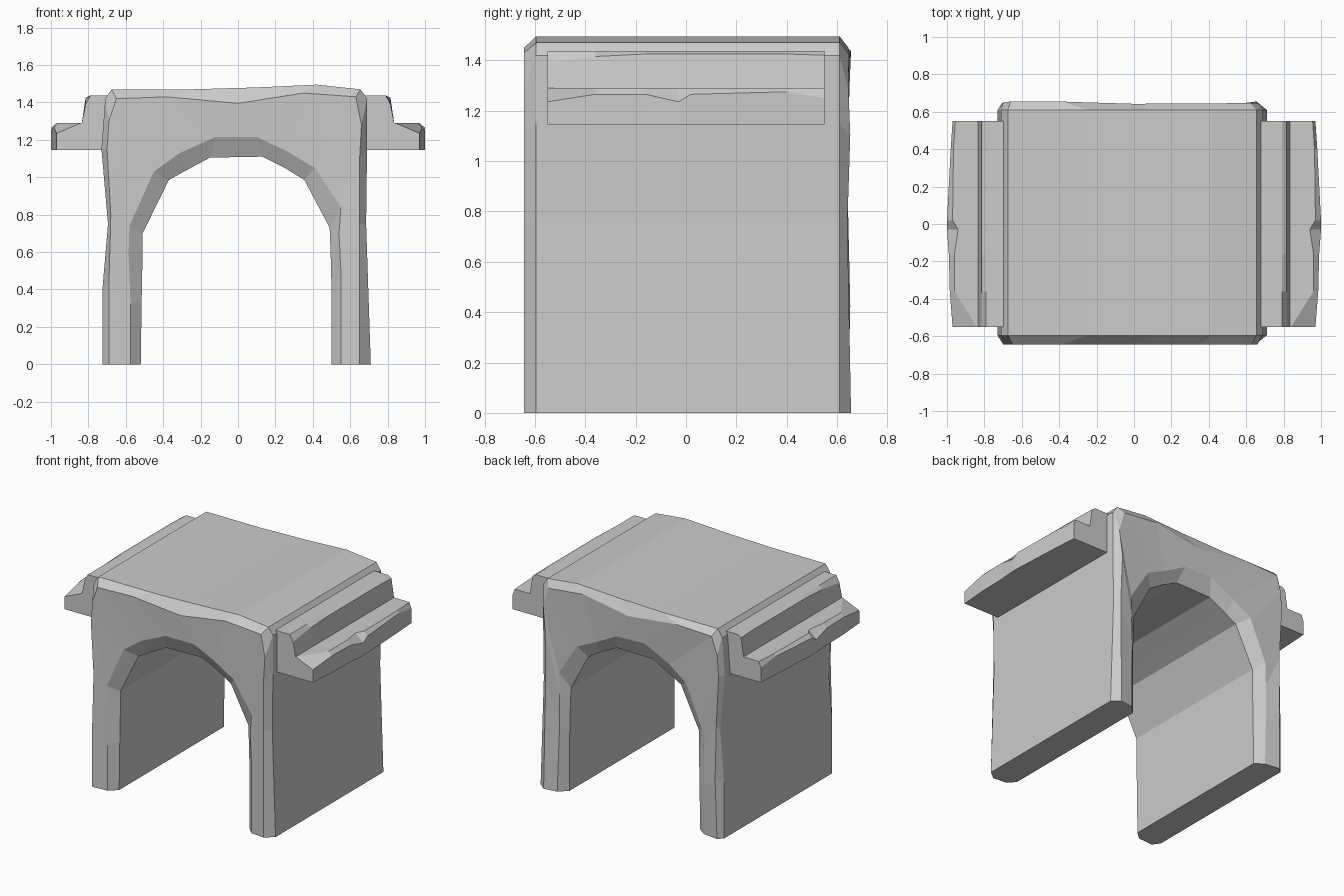
import bpy, random

if "Cube" in bpy.data.objects:
    bpy.data.objects.remove(bpy.data.objects["Cube"])

random.seed(4)

# Arch rings as (x, z) stations, running from left foot over the top to right foot
OUTER = [(-.725, 0), (-.725, .4), (-.695, .75), (-.73, 1.15), (-.71, 1.42), (-.675, 1.47), (-.25, 1.47),
         (.1, 1.48), (.42, 1.495), (.655, 1.47), (.69, 1.42), (.69, 1.15), (.685, .75), (.71, 0)]
OUTER_FACE = [(-.69, 0), (-.69, .43), (-.68, .8), (-.70, 1.15), (-.69, 1.3), (-.65, 1.42), (-.38, 1.43),
              (0, 1.395), (.35, 1.45), (.63, 1.43), (.66, 1.28), (.65, 1.1), (.65, .75), (.65, 0)]
INNER_FACE = [(-.575, 0), (-.575, .32), (-.585, .6), (-.58, .74), (-.45, 1.03), (-.31, 1.13), (-.12, 1.215),
              (.1, 1.215), (.26, 1.14), (.41, 1.05), (.55, .84), (.54, .7), (.55, .5), (.55, 0)]
INNER = [(-.52, 0), (-.515, .35), (-.51, .6), (-.51, .7), (-.37, .985), (-.29, 1.03), (-.15, 1.105),
         (.13, 1.11), (.25, 1.05), (.355, .985), (.49, .73), (.495, .6), (.5, .4), (.5, 0)]


def loft(name, sections, flip=False):
    """Skin a row of closed cross-sections and cap both ends."""
    n = len(sections[0])
    verts = [p for s in sections for p in s]
    faces = [tuple(range(n))[::-1], tuple(range(len(verts) - n, len(verts)))]
    for i in range(len(sections) - 1):
        for j in range(n):
            a, b = i * n + j, i * n + (j + 1) % n
            faces.append((a, b, b + n, a + n))
    if flip:
        faces = [f[::-1] for f in faces]
    mesh = bpy.data.meshes.new(name)
    mesh.from_pydata(verts, [], faces)
    obj = bpy.data.objects.new(name, mesh)
    bpy.context.collection.objects.link(obj)
    return obj


def worn(p, y):
    """Slightly chipped copy of a profile point, feet kept on the ground."""
    r = lambda a: random.uniform(-a, a)
    return (p[0] + r(.01), y + r(.008), p[1] + r(.012) if p[1] else 0)


# Stone arch with chamfered front and back edges
sections = []
for o, of, nf, n in zip(OUTER, OUTER_FACE, INNER_FACE, INNER):
    sections.append([
        (o[0], -.595, o[1]), (of[0], -.643, of[1]), (nf[0], -.635, nf[1]), (n[0], -.585, n[1]),
        (n[0], .585, n[1]), worn(nf, .635), worn(of, .648), (o[0], .61, o[1])])
loft("stone_arch", sections, flip=True)

# Stepped side ledges: y, outer x, lip height, lip inset, upper lip height
LEDGE = [(-.55, .97, 1.235, .13, 1.39), (-.36, .985, 1.265, .025, 1.415), (-.16, .99, 1.265, .03, 1.425),
         (-.03, 1.0, 1.235, .06, 1.425), (.02, 1.0, 1.265, .03, 1.425), (.4, .98, 1.275, .015, 1.425),
         (.55, .97, 1.25, .015, 1.42)]
for side, name in ((1, "right_ledge"), (-1, "left_ledge")):
    sections = []
    for y, w, lip, inset, upper in LEDGE:
        profile = [(.64, 1.145), (w, 1.145), (w, lip), (w - inset, 1.29), (.835, 1.29),
                   (.815, upper), (.79, 1.437), (.64, 1.437)]
        sections.append([(side * x, y, z) for x, z in profile])
    loft(name, sections, flip=side > 0)

# Make every part face outward
import bmesh
for obj in bpy.context.collection.objects:
    bm = bmesh.new()
    bm.from_mesh(obj.data)
    bmesh.ops.recalc_face_normals(bm, faces=bm.faces)
    bm.to_mesh(obj.data)
    bm.free()
